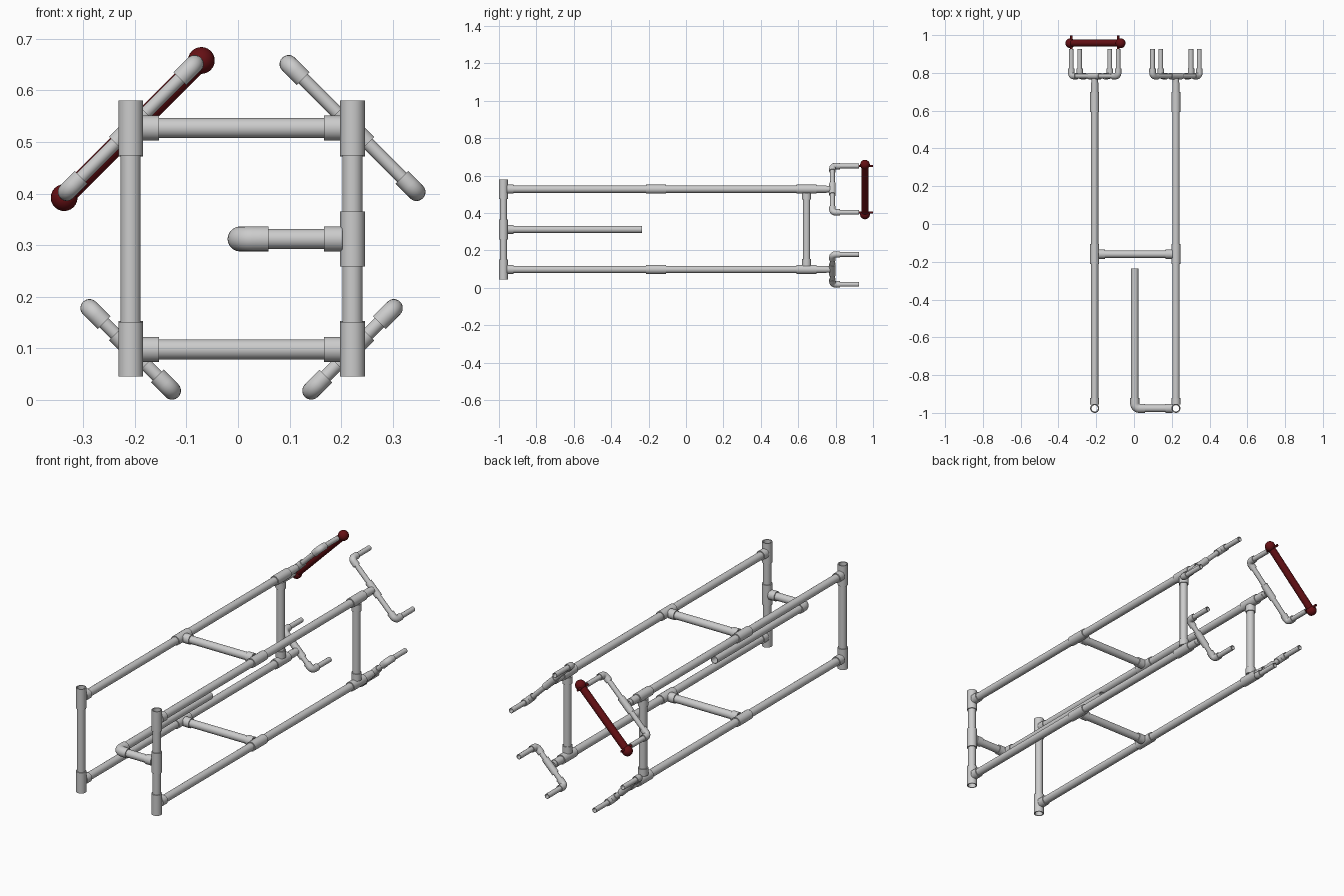
import bpy, bmesh, math
from mathutils import Vector as V

if "Cube" in bpy.data.objects:
    bpy.data.objects.remove(bpy.data.objects["Cube"])

SIDES = 20
PIPE, FIT = 0.0195, 0.0243        # frame pipe and fitting radii
THIN, THIN_FIT = 0.0125, 0.0175   # bracket pipe and fitting radii
XL, XR, ZB, ZT = -0.208, 0.222, 0.098, 0.527
YF, YM, YB, YU = -0.976, -0.16, 0.645, 0.783
X, Y, Z = V((1, 0, 0)), V((0, 1, 0)), V((0, 0, 1))


def finish(name, bm):
    bmesh.ops.recalc_face_normals(bm, faces=bm.faces)
    me = bpy.data.meshes.new(name)
    bm.to_mesh(me)
    bm.free()
    ob = bpy.data.objects.new(name, me)
    bpy.context.collection.objects.link(ob)
    me.shade_smooth()
    bpy.ops.object.select_all(action='DESELECT')
    ob.select_set(True)
    bpy.context.view_layer.objects.active = ob
    bpy.ops.object.shade_smooth_by_angle(angle=math.radians(35))
    return ob


def sweep(bm, pts, r_out, r_in):
    """Hollow tube along a planar path."""
    pts = [V(p) for p in pts]
    n = (pts[1] - pts[0]).cross(pts[-1] - pts[0])
    if n.length < 1e-7:
        n = (pts[1] - pts[0]).orthogonal()
    n.normalize()
    shells = []
    for r in (r_out, r_in):
        rings = []
        for i, p in enumerate(pts):
            t = (pts[min(i + 1, len(pts) - 1)] - pts[max(i - 1, 0)]).normalized()
            b = t.cross(n)
            rings.append([bm.verts.new(p + (n * math.cos(a) + b * math.sin(a)) * r)
                          for a in (2 * math.pi * k / SIDES for k in range(SIDES))])
        shells.append(rings)
    outer, inner = shells
    loop = outer + inner[::-1]
    for a, b in zip(loop, loop[1:] + loop[:1]):
        for k in range(SIDES):
            m = (k + 1) % SIDES
            bm.faces.new((a[k], a[m], b[m], b[k]))


def pipe(name, a, b, r=PIPE):
    bm = bmesh.new()
    sweep(bm, [a, b], r, r * 0.86)
    return finish(name, bm)


def tee(name, p, axis, branch, r=FIT, half=0.053, arm=0.055):
    p = V(p)
    bm = bmesh.new()
    sweep(bm, [p - axis * half, p + axis * half], r, r * 0.8)
    sweep(bm, [p + branch * r * 0.8, p + branch * arm], r, r * 0.8)
    return finish(name, bm)


def elbow(name, p, a, b, r=FIT, arm=0.055):
    p, R = V(p), r * 1.05
    c = p + (a + b) * R
    path = [p + a * arm]
    for i in range(7):
        t = math.pi / 2 * i / 6
        path.append(c - b * R * math.cos(t) - a * R * math.sin(t))
    path.append(p + b * arm)
    bm = bmesh.new()
    sweep(bm, path, r, r * 0.8)
    return finish(name, bm)


# side frames: front post, rails, rear post and their tees
for side, x in (("left", XL), ("right", XR)):
    inward = X if x < 0 else -X
    pipe(f"{side}_front_post", (x, YF, ZB), (x, YF, ZT))
    pipe(f"{side}_rear_post", (x, YB, ZB + PIPE), (x, YB, ZT - PIPE))
    for level, z, vert in (("lower", ZB, Z), ("upper", ZT, -Z)):
        tag = f"{side}_{level}"
        pipe(f"{tag}_rail", (x, YF + PIPE, z), (x, 0.75, z))
        tee(f"{tag}_front_tee", (x, YF, z), Z, Y)
        tee(f"{tag}_middle_tee", (x, YM, z), Y, inward)
        tee(f"{tag}_rear_tee", (x, YB, z), Y, vert)

        # diagonal fork bracket at the rear end of the rail
        s = 1 if (x < 0) == (level == "upper") else -1
        d = V((s, 0, 1)).normalized()
        reach = (0.124 if level == "upper" else 0.080) * math.sqrt(2)
        c = V((x, YU, z))
        pipe(f"{tag}_fork_bar", c - d * (reach - THIN), c + d * (reach - THIN), THIN)
        tee(f"{tag}_fork_tee", c, d, -Y, THIN_FIT, 0.042, 0.045)
        for end, k in (("low", -1), ("high", 1)):
            e = c + d * reach * k
            elbow(f"{tag}_fork_{end}_elbow", e, -d * k, Y, THIN_FIT, 0.04)
            pipe(f"{tag}_fork_{end}_prong", e + Y * 0.02, e + Y * 0.143, THIN)

# cross bars between the two side frames
for level, z in (("lower", ZB), ("upper", ZT)):
    pipe(f"{level}_cross_bar", (XL + PIPE, YM, z), (XR - PIPE, YM, z))

# side arm: tee on the right front post, elbow and long pipe
ZA, XA = 0.312, 0.004
tee("arm_tee", (XR, YF, ZA), Z, -X)
pipe("arm_short_pipe", (XR - PIPE, YF, ZA), (XA + 0.03, YF, ZA))
elbow("arm_elbow", (XA, YF, ZA), X, Y)
pipe("arm_long_pipe", (XA, YF + 0.03, ZA), (XA, -0.235, ZA))

# red bar with rounded ends and pins
red = bpy.data.materials.new("dark_red")
red.diffuse_color = (0.13, 0.005, 0.007, 1)
red.use_nodes = True
red.node_tree.nodes["Principled BSDF"].inputs["Base Color"].default_value = red.diffuse_color
d = V((1, 0, 1)).normalized()
c = V((XL + 0.004, 0.957, ZT - 0.002))
parts = [pipe("red_bar", c - d * 0.18, c + d * 0.18, 0.0185)]
for end, k in (("low", -1), ("high", 1)):
    bm = bmesh.new()
    bmesh.ops.create_uvsphere(bm, u_segments=20, v_segments=12, radius=0.026)
    bmesh.ops.translate(bm, verts=bm.verts, vec=c + d * 0.188 * k)
    parts.append(finish(f"red_{end}_knob", bm))
    e = V((XL, 0, ZT)) + d * 0.124 * math.sqrt(2) * k
    parts.append(pipe(f"red_{end}_pin", e + Y * 0.92, e + Y * 0.999, 0.006))
for ob in parts:
    ob.data.materials.append(red)
